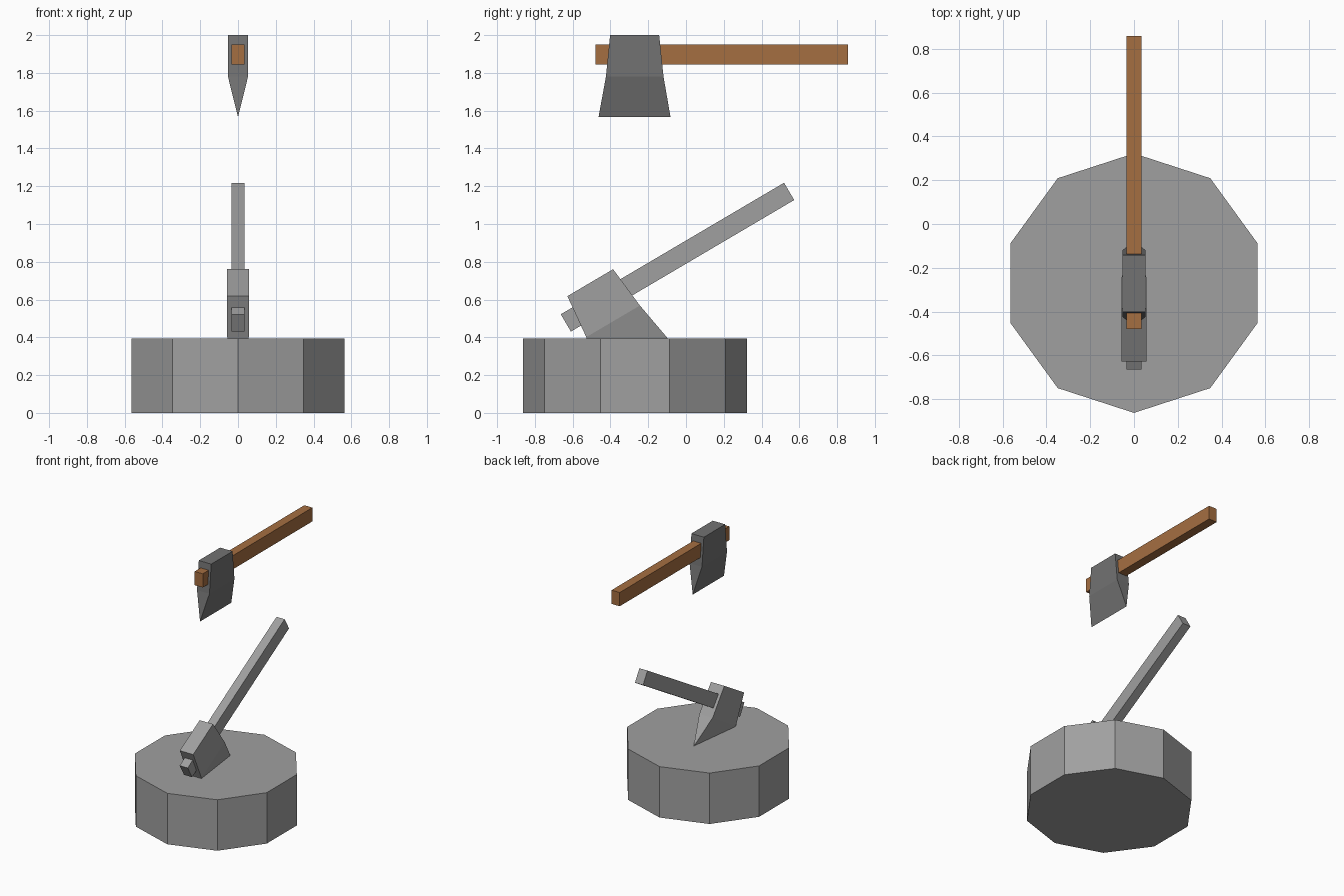
import bpy, bmesh, math
from mathutils import Matrix, Vector

if "Cube" in bpy.data.objects:
    bpy.data.objects.remove(bpy.data.objects["Cube"])


def material(name, rgb):
    m = bpy.data.materials.new(name)
    m.diffuse_color = (*rgb, 1)
    m.use_nodes = True
    m.node_tree.nodes["Principled BSDF"].inputs["Base Color"].default_value = m.diffuse_color
    return m


STONE = material("light grey", (0.35, 0.35, 0.35))
STEEL = material("dark grey", (0.17, 0.17, 0.17))
WOOD = material("brown", (0.376, 0.156, 0.053))


def finish(name, bm, mat, matrix=Matrix()):
    bmesh.ops.recalc_face_normals(bm, faces=bm.faces)
    bm.transform(matrix)
    mesh = bpy.data.meshes.new(name)
    bm.to_mesh(mesh)
    bm.free()
    mesh.materials.append(mat)
    bpy.context.collection.objects.link(bpy.data.objects.new(name, mesh))


def axe(prefix, corner, tilt, scale, half_w, handle, head_mat, handle_mat):
    """Axe whose head's top front edge sits at corner, tilted about x."""
    place = Matrix.Translation((0, *corner)) @ Matrix.Rotation(math.radians(tilt), 4, 'X')

    # Head: flat poll, widening cheeks, then a wedge down to the edge
    s = scale
    bm = bmesh.new()
    rings = []
    for y0, y1, z, w in ((0, 0.26, 0, half_w),
                         (-0.022, 0.283, -0.22, half_w)):
        rings.append([bm.verts.new((x, y * s, z * s)) for x, y in
                      ((-w, y0), (w, y0), (w, y1), (-w, y1))])
    top, mid = rings
    front = bm.verts.new((0, -0.061 * s, -0.434 * s))
    back = bm.verts.new((0, 0.32 * s, -0.434 * s))
    bm.faces.new(top)
    for i in range(4):
        j = (i + 1) % 4
        bm.faces.new((top[i], top[j], mid[j], mid[i]))
    bm.faces.new((mid[0], mid[1], front))
    bm.faces.new((mid[1], mid[2], back, front))
    bm.faces.new((mid[2], mid[3], back))
    bm.faces.new((mid[3], mid[0], front, back))
    finish(prefix + "_axe_head", bm, head_mat, place)

    # Handle: square bar through the head
    y0, y1, z0, z1 = handle
    bm = bmesh.new()
    bmesh.ops.create_cube(bm, size=1)
    bm.transform(Matrix.Translation((0, (y0 + y1) / 2, (z0 + z1) / 2))
                 @ Matrix.Diagonal((0.069, y1 - y0, z1 - z0, 1)))
    finish(prefix + "_axe_handle", bm, handle_mat, place)


# Ten-sided chopping block
bm = bmesh.new()
bmesh.ops.create_cone(bm, cap_ends=True, segments=10, radius1=0.592,
                      radius2=0.592, depth=0.393)
# Put one corner on the front and one on the back
turn = math.pi / 2 - math.atan2(bm.verts[:][0].co.y, bm.verts[:][0].co.x)
finish("chopping_block", bm, STONE,
       Matrix.Translation((0, -0.27, 0.1965)) @ Matrix.Rotation(turn, 4, 'Z'))

# Floating axe, and the one stuck in the block
axe("floating", (-0.402, 2.0), 0, 1.0, 0.053,
    (-0.077, 1.26, -0.156, -0.05), STEEL, WOOD)
axe("stuck", (-0.628, 0.618), 30.5, 1.08, 0.057,
    (-0.079, 1.293, -0.171, -0.065), STONE, STONE)
